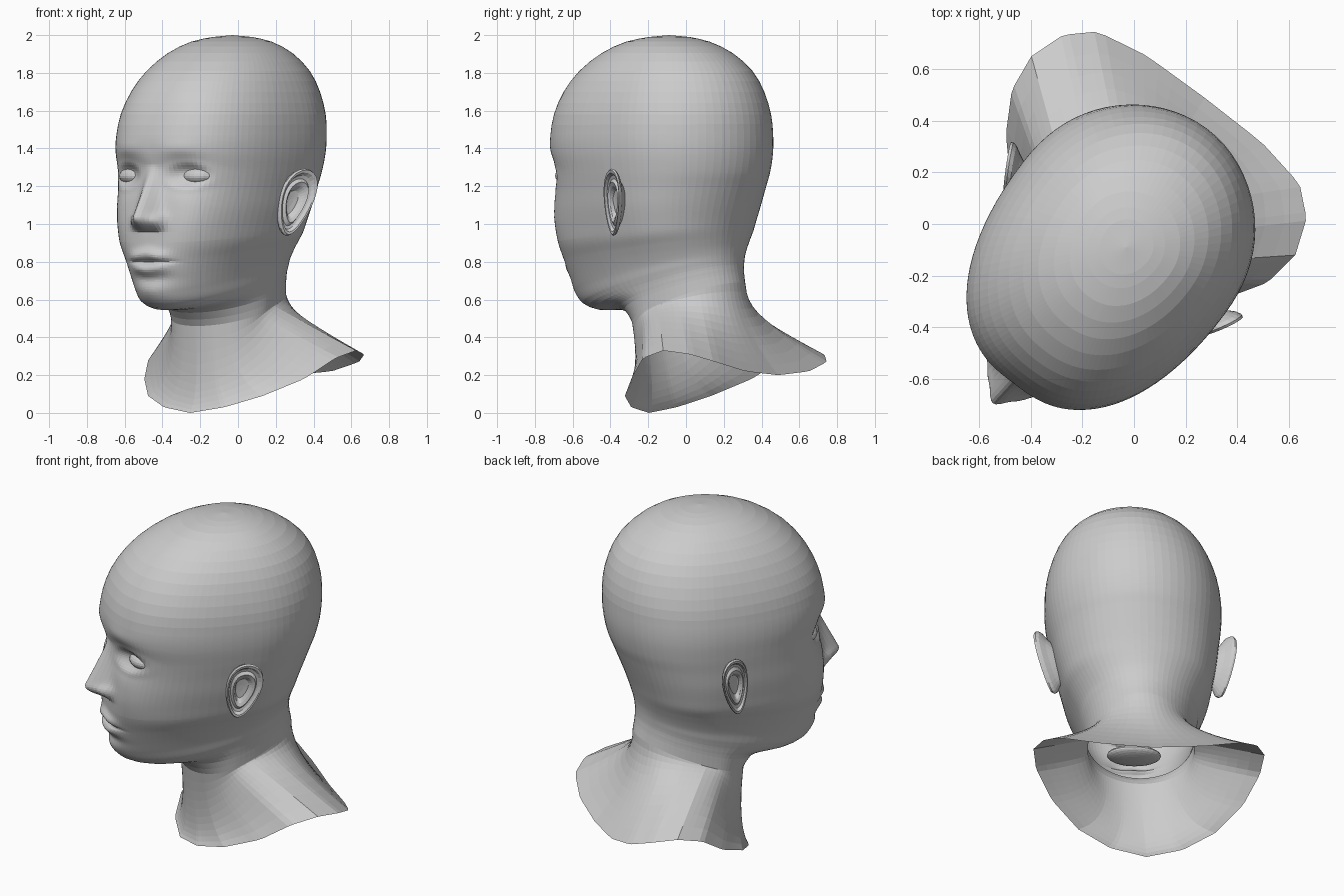
import bpy, bmesh, math
from math import sin, cos, pi, exp

if "Cube" in bpy.data.objects:
    bpy.data.objects.remove(bpy.data.objects["Cube"])

TURN = math.radians(-37)          # the head is turned towards its right


def place(name, bm):
    """Make an object from local head space (front = -y), roll it slightly and turn it."""
    for v in bm.verts:
        v.co.x += -.07 + .050 * v.co.z
    bmesh.ops.recalc_face_normals(bm, faces=bm.faces)
    me = bpy.data.meshes.new(name)
    bm.to_mesh(me)
    bm.free()
    ob = bpy.data.objects.new(name, me)
    bpy.context.collection.objects.link(ob)
    ob.rotation_euler.z = TURN
    return ob


def skin(bm, rows):
    """Join closed rows of vertices with quads."""
    for a, b in zip(rows, rows[1:]):
        for i in range(len(a)):
            j = (i + 1) % len(a)
            bm.faces.new((a[i], a[j], b[j], b[i]))


def bump(x, z, cx, cz, sx, sz):
    return exp(-((x - cx) / sx) ** 2 - ((z - cz) / sz) ** 2)


# Head sections, crown to neck: front y, front z, back y, back z, half width
SECTIONS = [
    (-.20, 1.99, .02, 1.99, .10), (-.33, 1.965, .13, 1.965, .20),
    (-.47, 1.905, .26, 1.905, .30), (-.60, 1.81, .37, 1.81, .385),
    (-.69, 1.70, .43, 1.70, .44), (-.745, 1.58, .46, 1.58, .475),
    (-.77, 1.47, .465, 1.48, .487), (-.77, 1.38, .46, 1.38, .487),
    (-.75, 1.28, .44, 1.28, .475), (-.75, 1.18, .41, 1.20, .46),
    (-.755, 1.08, .375, 1.11, .445), (-.76, .98, .345, 1.03, .425),
    (-.758, .88, .325, .97, .405), (-.75, .80, .31, .92, .375),
    (-.735, .72, .30, .88, .35), (-.71, .64, .295, .845, .33),
    (-.665, .575, .293, .815, .32), (-.58, .545, .293, .785, .31),
    (-.46, .545, .296, .76, .305), (-.36, .53, .30, .735, .30),
    (-.30, .46, .31, .69, .295)]
# Half outline of the cut edge at the shoulders, front to back
COLLAR = [(0, -.31, 0), (.20, -.275, .03), (.38, -.18, .09), (.53, -.02, .18),
          (.62, .13, .29), (.64, .28, .33), (.59, .42, .31), (.49, .51, .27),
          (.28, .55, .22), (0, .555, .20)]
HALF = 48
ANGLES = [pi * (i / HALF) ** 1.45 for i in range(HALF + 1)]


def section_point(sec, a):
    vf, zf, vb, zb, w = sec
    vc = -.08
    c = cos(a)
    # squarer across the face, rounder at chin, crown and back
    blend = min(max((zf - .55) / .35, 0), 1) * min(max((2.1 - zf) / .5, 0), 1)
    p = 2 / (2.0 + .4 * blend * (.5 + .5 * c))
    end = vf if c > 0 else vb
    x = w * max(sin(a), 0) ** p
    y = vc + (end - vc) * abs(c) ** p
    return x, y, zf + (zb - zf) * (y - vf) / (vb - vf)


def relief(x, z):
    """How far the face stands out at a given place."""
    d = 0
    # nose ridge, tip and wings
    t = min(max((1.31 - z) / .27, 0), 1)
    cut = 1 if z > 1.035 else max(0, 1 - ((1.035 - z) / .075) ** 2)
    d += .125 * t * cut * exp(-(x / (.042 + .026 * t * t)) ** 2)
    d += .026 * bump(x, z, .08, 1.015, .03, .035)
    # brow, eye socket, eyelids, cheek
    d += .006 * bump(x, z, .17, 1.40, .12, .04)
    d -= .052 * bump(x, z, .185, 1.265, .10, .075)
    e = math.hypot((x - .2) / .095, (z - 1.255) / .055)
    d += .008 * exp(-((e - 1.2) / .4) ** 2)
    d += .024 * bump(x, z, .27, 1.02, .13, .17)
    # lips, mouth line, chin
    arch = .012 * exp(-(x / .06) ** 2)
    taper = exp(-(x / .12) ** 4)
    d += .024 * taper * exp(-((z - .828 - arch) / .03) ** 2)
    d += .024 * taper * exp(-((z - .768 + arch) / .032) ** 2)
    d -= .014 * exp(-(x / .14) ** 4) * exp(-((z - .80) / .011) ** 2)
    d -= .008 * bump(x, z, 0, .71, .12, .03)
    d += .016 * bump(x, z, 0, .635, .11, .05)
    return d


def spline(a, b, c, d, t):
    return tuple(.5 * (2 * q + (r - p) * t + (2 * p - 5 * q + 4 * r - s) * t * t
                       + (3 * q - p - 3 * r + s) * t ** 3)
                 for p, q, r, s in zip(a, b, c, d))


def collar_point(a):
    k = min(a / pi * 9, 8.9999)
    i = int(k)
    return [p + (q - p) * (k - i) for p, q in zip(COLLAR[i], COLLAR[i + 1])]


# Head, neck and shoulder edge as one skin
bm = bmesh.new()
half_rows = []
n = len(SECTIONS)
for i in range(n - 1):
    keys = [SECTIONS[min(max(i + k, 0), n - 1)] for k in (-1, 0, 1, 2)]
    steps = 9 if 6 <= i <= 15 else 2
    for s in range(steps):
        sec = spline(*keys, s / steps)
        row = []
        for a in ANGLES:
            x, y, z = section_point(sec, a)
            if y < -.2 and .56 < z:
                y -= relief(x, z) * min(1, (-.2 - y) / .25)
            row.append((x, y, z))
        half_rows.append(row)
for s in range(11):
    t = s / 10
    row = []
    for a in ANGLES:
        x, y, z = section_point(SECTIONS[-1], a)
        cx, cy, cz = collar_point(a)
        # the throat drops steeply before it flares, the nape slopes evenly
        side = min(1, max(0, (a - .6) / 1.2))
        mz = cz + .07 + .15 * side * side * (3 - 2 * side) + .04 * a / pi
        my = y * .84 if y < 0 else y
        k0, k1, k2 = (1 - t) ** 2, 2 * t * (1 - t), t * t
        row.append((x * (k0 + k1 * .97) + cx * k2, y * k0 + my * k1 + cy * k2,
                    z * k0 + mz * k1 + cz * k2))
    half_rows.append(row)
rows = []
for r, h in enumerate(half_rows):
    shift = -.015 * max(0, (r - len(half_rows) + 11) / 10)
    full = h + [(-x, y, z) for x, y, z in h[-2:0:-1]]
    rows.append([bm.verts.new((x + shift, y, z)) for x, y, z in full])
skin(bm, rows)
crown = bm.verts.new((0, -.09, 2.0))
for i, v in enumerate(rows[0]):
    bm.faces.new((crown, v, rows[0][(i + 1) % len(rows[0])]))
place("head_and_neck", bm)


# Eyes and mouth pocket as stretched spheres
def ball(name, centre, radii):
    b = bmesh.new()
    bmesh.ops.create_uvsphere(b, u_segments=24, v_segments=14, radius=1)
    for v in b.verts:
        v.co = [c + r * q for c, r, q in zip(centre, radii, v.co)]
    return place(name, b)


for side, label in ((1, "left"), (-1, "right")):
    ball(label + "_eye", (side * .205, -.596, 1.255), (.105, .094, .055))
ball("mouth_pocket", (0, -.58, .80), (.15, .10, .035))

# Ears: radial profile (radius, outward height) swept round an egg outline
EAR = [(.12, -.015), (.35, -.012), (.48, .012), (.60, .022), (.70, .008),
       (.80, .012), (.88, .03), (.96, .032), (1.0, .02), (.96, .004),
       (.75, -.02), (.50, -.06)]
for side, label in ((1, "left"), (-1, "right")):
    b = bmesh.new()
    rings = []
    for r, h in EAR:
        ring = []
        for k in range(28):
            a = 2 * pi * k / 28
            p = r * cos(a) * (1 + .28 * sin(a))
            q = r * sin(a)
            ring.append(b.verts.new((side * (.472 + .045 * p + .032 * q + h),
                                     -.125 + .085 * p + .025 * q,
                                     1.115 + .178 * q)))
        rings.append(ring)
    skin(b, rings)
    b.faces.new(rings[0])
    place(label + "_ear", b)
